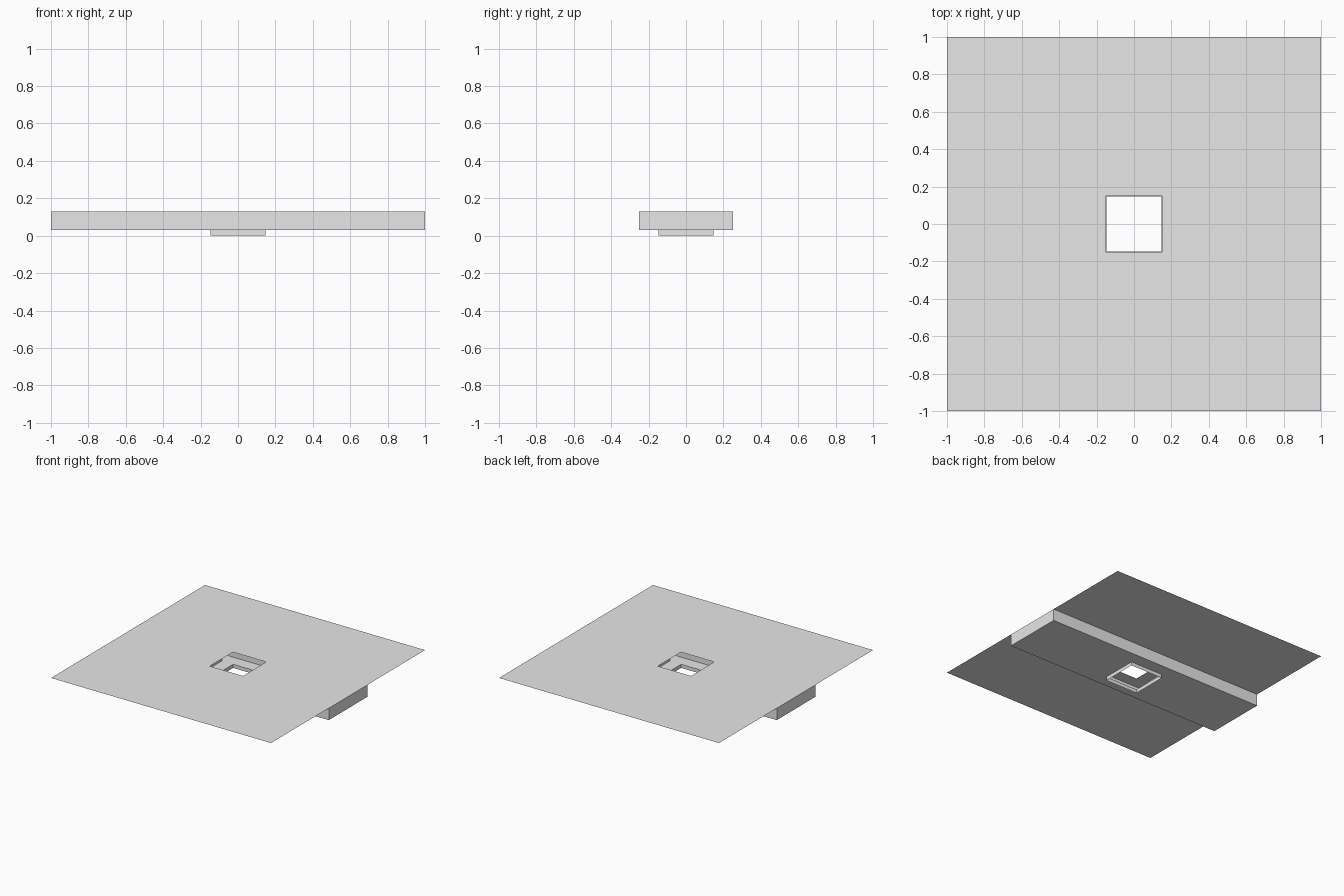
import bpy
import bmesh

# Remove the default cube
cube = bpy.data.objects.get("Cube")
if cube:
    bpy.data.objects.remove(cube, do_unlink=True)

TOP, FLOOR = 0.128, 0.03
HOLE, PIPE = 0.151, 0.148

grey = bpy.data.materials.new("light_grey")
grey.use_nodes = True
grey.diffuse_color = (0.8, 0.8, 0.8, 1)
grey.node_tree.nodes["Principled BSDF"].inputs["Base Color"].default_value = (0.8, 0.8, 0.8, 1)


def ring(bm, hx, hy, z):
    """Four corner vertices of a centred rectangle."""
    return [bm.verts.new((sx * hx, sy * hy, z))
            for sx, sy in ((-1, -1), (1, -1), (1, 1), (-1, 1))]


def sheet(name, rings):
    """Bridge successive rectangular rings into a thin sheet."""
    bm = bmesh.new()
    loops = [ring(bm, *r) for r in rings]
    for a, b in zip(loops, loops[1:]):
        for i in range(4):
            j = (i + 1) % 4
            bm.faces.new((a[i], a[j], b[j], b[i]))
    return finish(name, bm)


def finish(name, bm):
    mesh = bpy.data.meshes.new(name)
    bm.to_mesh(mesh)
    bm.free()
    mesh.materials.append(grey)
    obj = bpy.data.objects.new(name, mesh)
    bpy.context.collection.objects.link(obj)
    return obj


# Wide flat plate with a square opening
sheet("top_plate", [(1, 1, TOP), (HOLE, HOLE, TOP)])

# Hollow channel below the plate, running down into a short square outlet
sheet("channel_and_outlet", [(PIPE, PIPE, 0), (PIPE, PIPE, FLOOR),
                             (1, 0.25, FLOOR), (1, 0.25, TOP)]).data.flip_normals()

# Small upright baffles inside the channel, either side of the opening
for side, label in ((-1, "right"), (1, "left")):
    bm = bmesh.new()
    x = side * 0.25
    bm.faces.new([bm.verts.new((x, y, z)) for y, z in
                  ((-0.15, FLOOR), (0.15, FLOOR), (0.15, TOP), (-0.15, TOP))])
    finish(label + "_baffle", bm)
